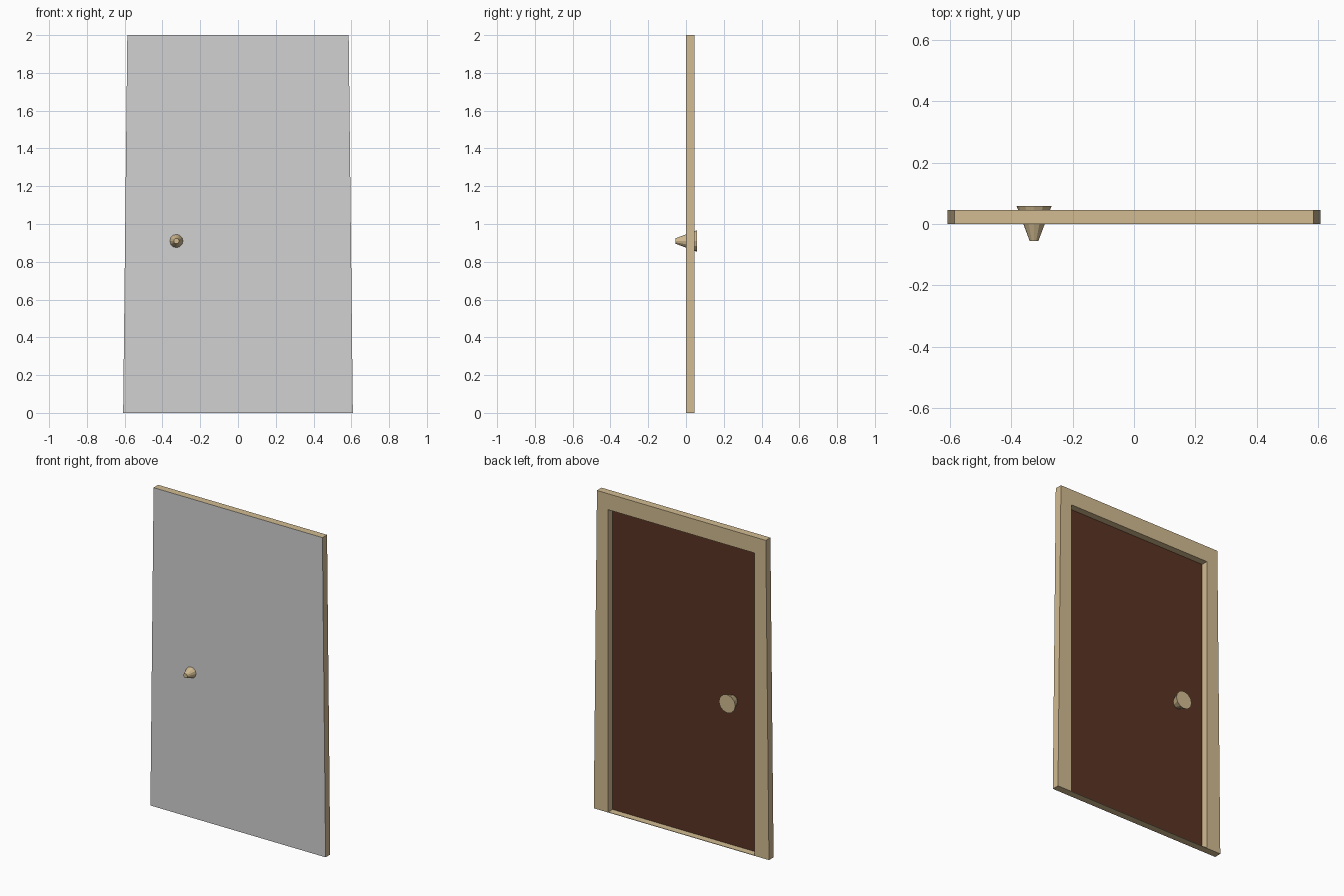
import bpy, bmesh
from math import radians
from mathutils import Matrix

cube = bpy.data.objects.get("Cube")
if cube:
    bpy.data.objects.remove(cube, do_unlink=True)


def material(name, rgb):
    m = bpy.data.materials.new(name)
    m.use_nodes = True
    color = (*rgb, 1)
    m.diffuse_color = color
    m.node_tree.nodes["Principled BSDF"].inputs["Base Color"].default_value = color
    return m


TAN = material("tan wood", (0.645, 0.5, 0.285))
GREY = material("grey backing", (0.64, 0.64, 0.64))
BROWN = material("dark brown panel", (0.102, 0.034, 0.017))

DEPTH = 0.046            # frame thickness
BOTTOM, TOP = 0.608, 0.586   # outer half widths
OPEN_W, OPEN_H = 0.508, 1.9  # doorway half width and height
SKIN = 0.003             # thin panel and threshold


def finish(bm, name, mats):
    bmesh.ops.recalc_face_normals(bm, faces=bm.faces)
    # The first material covers the body, the second the faces turned to the front
    if len(mats) > 1:
        for f in bm.faces:
            f.material_index = int(f.normal.y < -0.9)
    mesh = bpy.data.meshes.new(name)
    bm.to_mesh(mesh)
    bm.free()
    for m in mats:
        mesh.materials.append(m)
    ob = bpy.data.objects.new(name, mesh)
    bpy.context.collection.objects.link(ob)
    return ob


def slab(name, outline, y0, y1, mats):
    """Extrude an x-z outline from y0 to y1."""
    bm = bmesh.new()
    face = bm.faces.new([bm.verts.new((x, y0, z)) for x, z in outline])
    new = bmesh.ops.extrude_face_region(bm, geom=[face])["geom"]
    moved = [v for v in new if isinstance(v, bmesh.types.BMVert)]
    bmesh.ops.translate(bm, verts=moved, vec=(0, y1 - y0, 0))
    return finish(bm, name, mats)


# Tapered frame around a straight doorway
half = [(OPEN_W, 0), (BOTTOM, 0), (TOP, 2), (-TOP, 2), (-BOTTOM, 0), (-OPEN_W, 0)]
slab("door_frame", half + [(-OPEN_W, OPEN_H), (OPEN_W, OPEN_H)], 0, DEPTH, [TAN, GREY])


def box_outline(z0, z1):
    return [(-OPEN_W, z0), (OPEN_W, z0), (OPEN_W, z1), (-OPEN_W, z1)]


# Door panel set deep in the frame, and thin threshold below it
slab("door_panel", box_outline(0, OPEN_H), 0, SKIN, [BROWN, GREY])
slab("threshold", box_outline(0, SKIN), SKIN, DEPTH, [TAN])


def knob(name, y0, r0, y1, r1):
    """Faceted cone section along y."""
    bm = bmesh.new()
    place = Matrix.Translation((-0.326, (y0 + y1) / 2, 0.91)) @ Matrix.Rotation(radians(-90), 4, "X")
    bmesh.ops.create_cone(bm, cap_ends=True, segments=12, radius1=r0, radius2=r1,
                          depth=y1 - y0, matrix=place)
    return finish(bm, name, [TAN])


knob("front_knob", -0.056, 0.014, 0, 0.035)
knob("back_knob", SKIN, 0.035, 0.058, 0.057)
